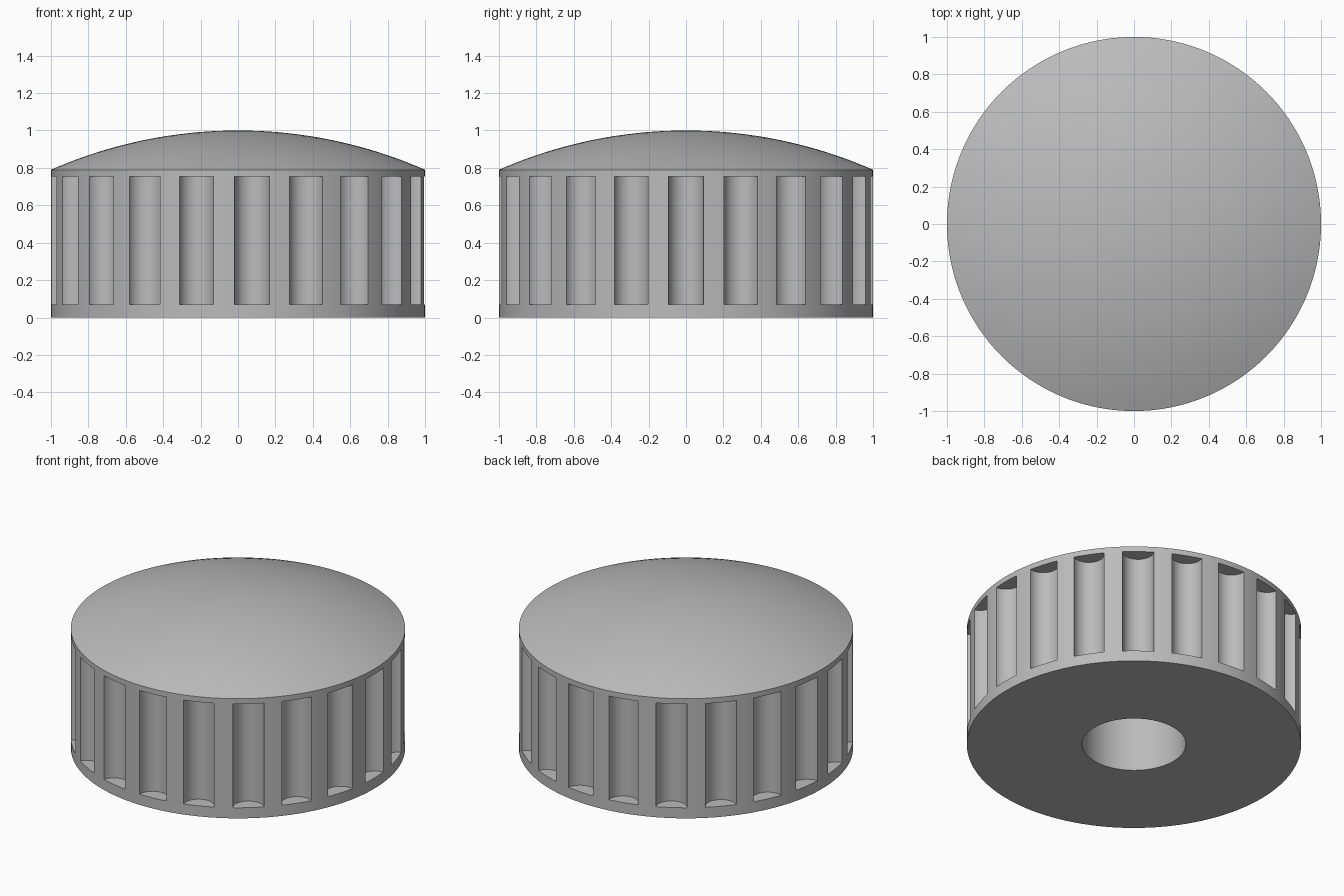
import bpy, bmesh
from math import sin, cos, pi, asin, radians
from mathutils import Matrix, Vector

if "Cube" in bpy.data.objects:
    bpy.data.objects.remove(bpy.data.objects["Cube"], do_unlink=True)

GROOVES = 21
GROOVE_RADIUS = 0.094
GROOVE_BOTTOM, GROOVE_TOP = 0.07, 0.755
RIM_Z, TOP_Z = 0.79, 1.0
HOLE_RADIUS, HOLE_DEPTH = 0.31, 0.6
SEGMENTS = GROOVES * 8

grey = bpy.data.materials.new("grey_plastic")
grey.use_nodes = True
colour = (0.5, 0.5, 0.5, 1)
grey.diffuse_color = colour
grey.node_tree.nodes["Principled BSDF"].inputs["Base Color"].default_value = colour


def make_object(name, bm):
    bmesh.ops.recalc_face_normals(bm, faces=bm.faces)
    mesh = bpy.data.meshes.new(name)
    bm.to_mesh(mesh)
    bm.free()
    mesh.materials.append(grey)
    obj = bpy.data.objects.new(name, mesh)
    bpy.context.collection.objects.link(obj)
    return obj


def lathe(name, profile):
    bm = bmesh.new()
    verts = [bm.verts.new((r, 0, z)) for r, z in profile]
    edges = [bm.edges.new(pair) for pair in zip(verts, verts[1:])]
    bmesh.ops.spin(bm, geom=verts + edges, axis=(0, 0, 1), cent=(0, 0, 0),
                   angle=2 * pi, steps=SEGMENTS, use_duplicate=False)
    bmesh.ops.remove_doubles(bm, verts=bm.verts, dist=1e-5)
    return make_object(name, bm)


# Knob body: shaft hole, flat base, straight wall and domed top
rise = TOP_Z - RIM_Z
dome_radius = (1 + rise ** 2) / (2 * rise)
half_angle = asin(1 / dome_radius)
STEPS = 16
dome = []
for i in range(STEPS + 1):
    a = half_angle * (1 - i / STEPS)
    dome.append((dome_radius * sin(a), TOP_Z - dome_radius * (1 - cos(a))))
profile = [(0, HOLE_DEPTH), (HOLE_RADIUS, HOLE_DEPTH), (HOLE_RADIUS, 0), (1, 0)] + dome
knob = lathe("knob_body", profile)

# Grip grooves: one upright round cutter per groove around the wall
bm = bmesh.new()
height = GROOVE_TOP - GROOVE_BOTTOM
for i in range(GROOVES):
    a = 2 * pi * i / GROOVES
    place = Matrix.Translation(Vector((cos(a), sin(a), GROOVE_BOTTOM + height / 2)))
    bmesh.ops.create_cone(bm, cap_ends=True, segments=40, radius1=GROOVE_RADIUS,
                          radius2=GROOVE_RADIUS, depth=height,
                          matrix=place @ Matrix.Rotation(a + 0.03, 4, 'Z'))
cutter = make_object("groove_cutter", bm)
cutter.hide_render = True

bpy.context.view_layer.objects.active = knob
knob.select_set(True)
cutter.select_set(False)
cut = knob.modifiers.new("grip_grooves", 'BOOLEAN')
cut.operation = 'DIFFERENCE'
cut.solver = 'EXACT'
cut.object = cutter
bpy.ops.object.modifier_apply(modifier=cut.name)
bpy.data.objects.remove(cutter, do_unlink=True)

bpy.ops.object.shade_smooth_by_angle(angle=radians(20))
